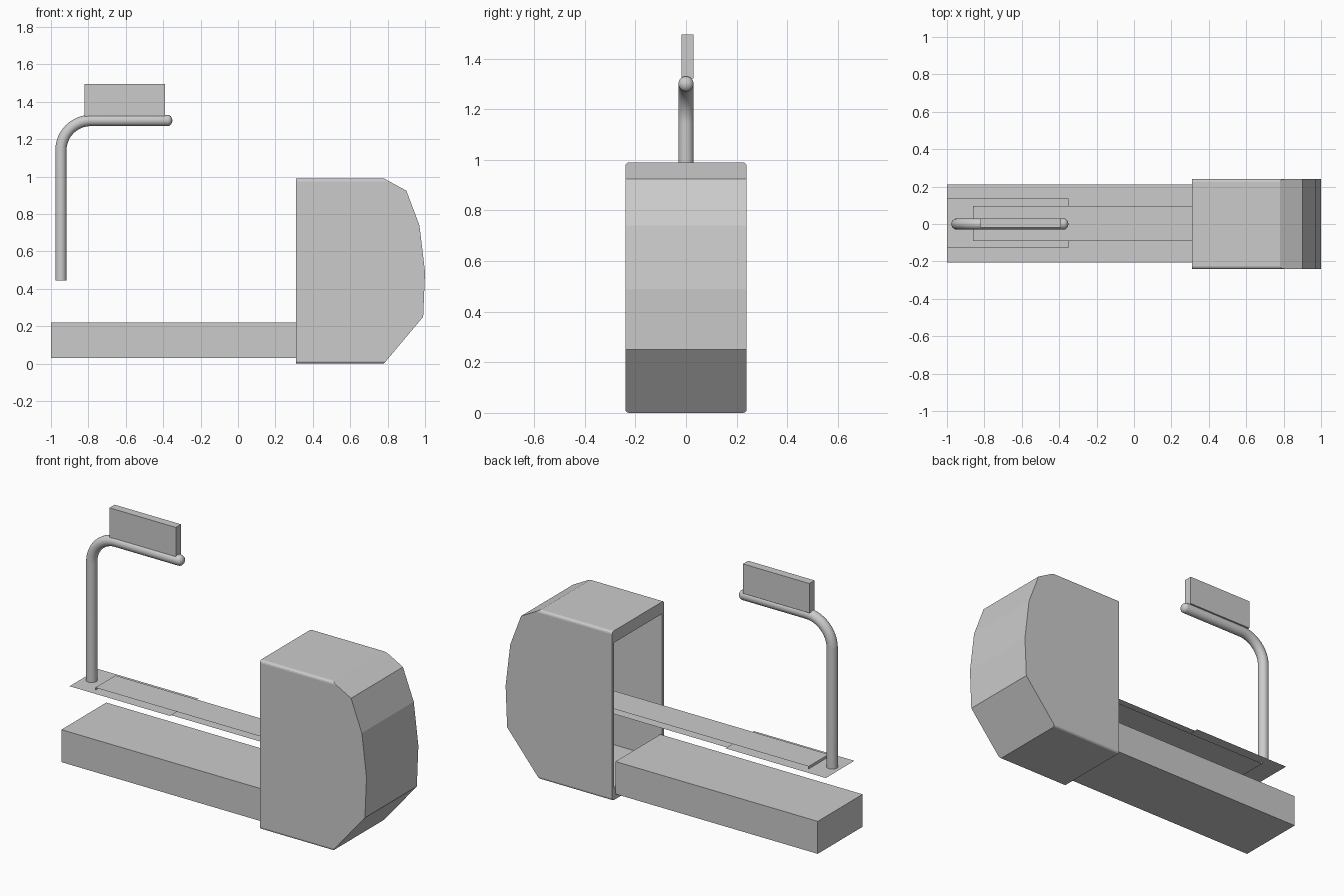
import bpy, bmesh, math

if "Cube" in bpy.data.objects:
    bpy.data.objects.remove(bpy.data.objects["Cube"])


def make_object(name, bm):
    mesh = bpy.data.meshes.new(name)
    bm.to_mesh(mesh)
    bm.free()
    obj = bpy.data.objects.new(name, mesh)
    bpy.context.collection.objects.link(obj)
    return obj


def box(name, lo, hi):
    bm = bmesh.new()
    bmesh.ops.create_cube(bm, size=1)
    for v in bm.verts:
        for i in range(3):
            v.co[i] = lo[i] if v.co[i] < 0 else hi[i]
    return make_object(name, bm)


def prism(name, profile, half_width, rounding=0):
    """Extrude an x-z profile along y, rounding the long flat edges."""
    bm = bmesh.new()
    face = bm.faces.new([bm.verts.new((x, -half_width, z)) for x, z in profile])
    ext = bmesh.ops.extrude_face_region(bm, geom=[face])
    for v in ext["geom"]:
        if isinstance(v, bmesh.types.BMVert):
            v.co.y = half_width
    bmesh.ops.recalc_face_normals(bm, faces=bm.faces)
    if rounding:
        zs = [z for x, z in profile]
        edges = [e for e in bm.edges
                 if abs(e.verts[0].co.y - e.verts[1].co.y) < 1e-5
                 and any(all(abs(v.co.z - z) < 1e-5 for v in e.verts)
                         for z in (min(zs), max(zs)))]
        bmesh.ops.bevel(bm, geom=edges, offset=rounding, segments=3,
                        profile=0.5, affect='EDGES')
    return make_object(name, bm)


def sheet(name, path, half_width, centre=0.0):
    """Open ribbon following an x-z path."""
    bm = bmesh.new()
    rows = [[bm.verts.new((x, centre + s * half_width, z)) for s in (-1, 1)]
            for x, z in path]
    for a, b in zip(rows, rows[1:]):
        bm.faces.new((a[0], b[0], b[1], a[1]))
    return make_object(name, bm)


# Faceted housing, hollow and open towards -x
housing = prism("housing", [(0.31, 0), (0.78, 0), (0.99, 0.25), (1.0, 0.49),
                            (0.97, 0.74), (0.9, 0.925), (0.78, 0.99), (0.31, 0.99)],
                0.24, 0.015)
cavity = prism("housing_cavity", [(0.25, 0.07), (0.77, 0.07), (0.94, 0.28), (0.95, 0.49),
                                  (0.92, 0.72), (0.86, 0.88), (0.77, 0.92), (0.25, 0.92)],
               0.222)
cavity.hide_render = True
cavity.hide_viewport = True
cut = housing.modifiers.new("hollow", 'BOOLEAN')
cut.operation = 'DIFFERENCE'
cut.solver = 'EXACT'
cut.object = cavity

# Long base block
box("base", (-1.0, -0.205, 0.03), (0.31, 0.21, 0.22))

# Thin end plate and looped conveyor belt
sheet("end_plate", [(-1.0, 0.445), (-0.35, 0.445)], 0.132, 0.003)
sheet("belt", [(0.85, 0.46), (-0.86, 0.46), (-0.86, 0.43), (0.85, 0.43)], 0.093, 0.002)

# Bent pole swept along an upright, a quarter bend and an arm with rounded tip
R, bend, top = 0.03, 0.16, 1.30
path = [(-0.947, 0.445)]
for i in range(13):
    a = math.pi - i * math.pi / 24
    path.append((-0.947 + bend + bend * math.cos(a), top - bend + bend * math.sin(a)))
path.append((-0.375, top))
radii = [1.0] * len(path)
for i in range(1, 6):
    a = i * math.pi / 10
    path.append((-0.375 + 0.024 * math.sin(a), top))
    radii.append(max(math.cos(a), 0.02))

bm = bmesh.new()
SIDES, rings = 24, []
for i, (x, z) in enumerate(path):
    p, n = path[max(i - 1, 0)], path[min(i + 1, len(path) - 1)]
    t = math.atan2(n[1] - p[1], n[0] - p[0])
    ring = []
    for k in range(SIDES):
        a = 2 * math.pi * k / SIDES
        r = R * radii[i]
        ring.append(bm.verts.new((x - r * math.cos(a) * math.sin(t), r * math.sin(a),
                                  z + r * math.cos(a) * math.cos(t))))
    rings.append(ring)
for a, b in zip(rings, rings[1:]):
    for k in range(SIDES):
        m = (k + 1) % SIDES
        bm.faces.new((a[k], a[m], b[m], b[k]))
bm.faces.new(rings[0])
bm.faces.new(rings[-1])
bmesh.ops.recalc_face_normals(bm, faces=bm.faces)
pole = make_object("bent_pole", bm)

# Display panel on the arm
box("display_panel", (-0.82, -0.018, 1.322), (-0.39, 0.03, 1.495))

# Smooth shading with sharp edges kept
for obj in (pole, housing):
    bpy.ops.object.select_all(action='DESELECT')
    obj.select_set(True)
    bpy.context.view_layer.objects.active = obj
    bpy.ops.object.shade_smooth_by_angle(angle=math.radians(32 if obj is pole else 5))
